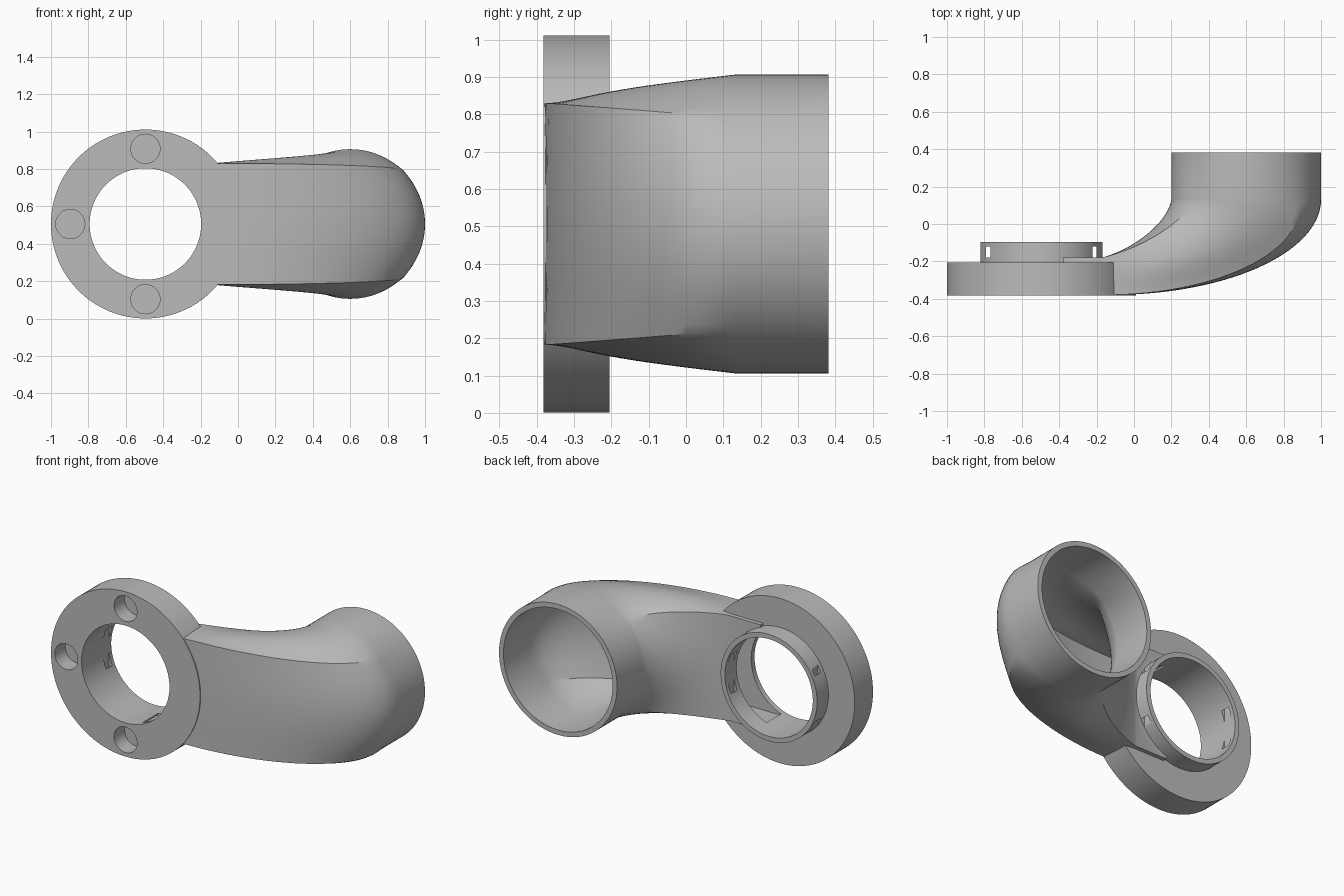
import bpy, bmesh, math
from mathutils import Matrix, Vector

cube = bpy.data.objects.get("Cube")
if cube:
    bpy.data.objects.remove(cube, do_unlink=True)

RING_X, MID_Z = -0.495, 0.506      # centre of the mounting ring
WALL = 0.03
SIDES, STEPS = 96, 28

grey = bpy.data.materials.new("plain grey")
grey.use_nodes = True
grey.diffuse_color = (0.5, 0.5, 0.5, 1)
grey.node_tree.nodes["Principled BSDF"].inputs["Base Color"].default_value = (0.5, 0.5, 0.5, 1)


def finish(bm, name):
    bmesh.ops.recalc_face_normals(bm, faces=bm.faces)
    mesh = bpy.data.meshes.new(name)
    bm.to_mesh(mesh)
    bm.free()
    mesh.materials.append(grey)
    obj = bpy.data.objects.new(name, mesh)
    bpy.context.collection.objects.link(obj)
    return obj


def disc(name, x, z, radius, y0, y1, sides=128):
    """Solid cylinder along y."""
    bm = bmesh.new()
    place = Matrix.Translation((x, (y0 + y1) / 2, z)) @ Matrix.Rotation(math.pi / 2, 4, "X")
    bmesh.ops.create_cone(bm, cap_ends=True, segments=sides, radius1=radius,
                          radius2=radius, depth=y1 - y0, matrix=place)
    return finish(bm, name)


def block(name, centre, size):
    bm = bmesh.new()
    bmesh.ops.create_cube(bm, size=1, matrix=Matrix.Translation(centre) @ Matrix.Diagonal((*size, 1)))
    return finish(bm, name)


def inner_guide(t):
    pts = [Vector(p) for p in ((-0.17, -0.18), (0.03, -0.12), (0.18, 0.02), (0.2, 0.13))]
    s = 1 - t
    return pts[0] * s**3 + pts[1] * 3 * s * s * t + pts[2] * 3 * s * t * t + pts[3] * t**3


def outer_guide(t):
    a = t * math.pi / 2
    return Vector((-0.12 + 1.12 * math.sin(a), 0.13 - 0.509 * math.cos(a)))


def elbow(name, inset, x_start, y_end):
    """Bend that morphs from a rectangle at the ring to a circle at the pipe."""
    sections = [(Vector((x_start, -0.18)), Vector((x_start, -0.379)), 0)]
    sections += [(inner_guide(i / STEPS), outer_guide(i / STEPS), i / STEPS) for i in range(STEPS + 1)]
    sections.append((Vector((0.2, y_end)), Vector((1, y_end)), 1))
    bm = bmesh.new()
    rings = []
    for near, far, t in sections:
        mid, half = (near + far) / 2, (far - near) / 2
        half *= (half.length - inset) / half.length
        height = 0.322 + 0.078 * t**0.85 - inset
        ring = []
        for k in range(SIDES):
            a = math.tau * k / SIDES
            c, s = math.cos(a), math.sin(a)
            scale = (1 - t) / max(abs(c), abs(s)) + t
            p = mid + half * c * scale
            ring.append(bm.verts.new((p.x, p.y, MID_Z + height * s * scale)))
        rings.append(ring)
    for a, b in zip(rings, rings[1:]):
        for k in range(SIDES):
            n = (k + 1) % SIDES
            bm.faces.new((a[k], a[n], b[n], b[k]))
    bm.faces.new(rings[0])
    bm.faces.new(rings[-1])
    return finish(bm, name)


def combine(body, tool, operation):
    mod = body.modifiers.new("cut", "BOOLEAN")
    mod.operation, mod.object, mod.solver = operation, tool, "EXACT"
    bpy.ops.object.select_all(action="DESELECT")
    bpy.context.view_layer.objects.active = body
    body.select_set(True)
    bpy.ops.object.modifier_apply(modifier=mod.name)
    bpy.data.objects.remove(tool, do_unlink=True)


# Mounting ring, rear collar and elbow pipe joined into one shell
body = disc("ring_and_elbow_duct", RING_X, MID_Z, 0.505, -0.382, -0.205)
combine(body, disc("collar", RING_X, MID_Z, 0.327, -0.3, -0.095), "UNION")
combine(body, elbow("elbow_pipe", 0, -0.38, 0.382), "UNION")

# Hollow duct and ring bore
combine(body, elbow("duct_hollow", WALL, -0.4, 0.45), "DIFFERENCE")
combine(body, disc("bore", RING_X, MID_Z, 0.298, -0.5, 0.0), "DIFFERENCE")

# Three blind round sockets in the front face
for dx, dz in ((0, 0.402), (0, -0.402), (-0.402, 0)):
    combine(body, disc("socket", RING_X + dx, MID_Z + dz, 0.078, -0.45, -0.28, 48), "DIFFERENCE")

# Slots through both sides of the collar
for side in (-1, 1):
    combine(body, block("slot", (RING_X + side * 0.284, -0.149, MID_Z), (0.022, 0.058, 0.42)), "DIFFERENCE")

bpy.ops.object.select_all(action="DESELECT")
body.select_set(True)
bpy.context.view_layer.objects.active = body
bpy.ops.object.shade_smooth_by_angle(angle=math.radians(30))
